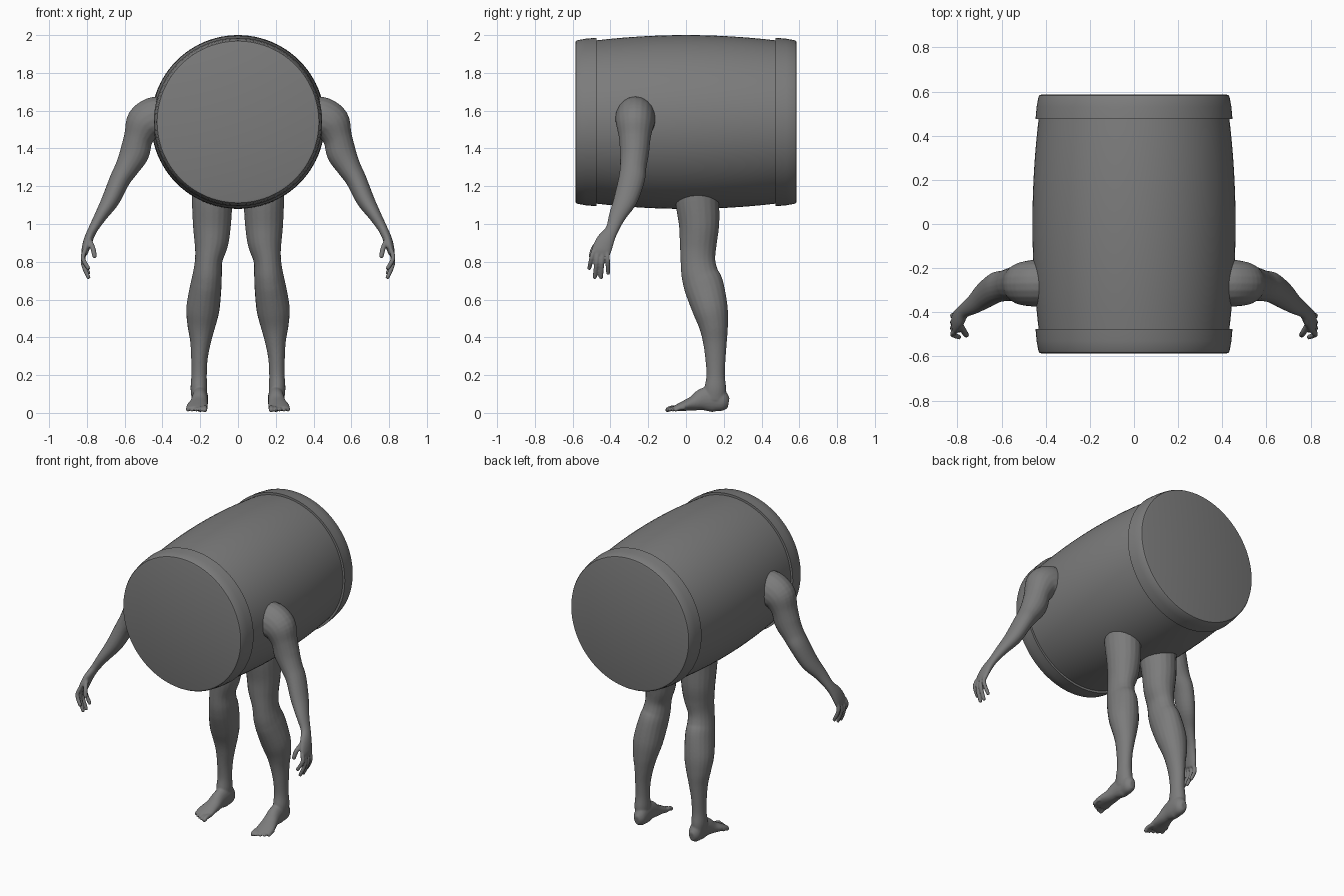
import bpy, bmesh, math
from mathutils import Vector

if "Cube" in bpy.data.objects:
    bpy.data.objects.remove(bpy.data.objects["Cube"])

grey = bpy.data.materials.new("dark_grey")
grey.diffuse_color = (0.2, 0.2, 0.2, 1)
grey.use_nodes = True
grey.node_tree.nodes["Principled BSDF"].inputs["Base Color"].default_value = grey.diffuse_color


def skin(bm, rings):
    """Bridge closed rings of points and cap both ends."""
    rows = [[bm.verts.new(p) for p in ring] for ring in rings]
    n = len(rows[0])
    for a, b in zip(rows, rows[1:]):
        for i in range(n):
            j = (i + 1) % n
            bm.faces.new((a[i], a[j], b[j], b[i]))
    bm.faces.new(rows[0][::-1])
    bm.faces.new(rows[-1])


def ellipse(c, u, v, ru, rv, n):
    return [c + u * ru * math.cos(2 * math.pi * i / n)
            + v * rv * math.sin(2 * math.pi * i / n) for i in range(n)]


def loft(bm, sections, ref, steps=5, n=20):
    """Smooth tube through sections (x, y, z, radius along ref, other radius)."""
    s = [sections[0]] + list(sections) + [sections[-1]]
    pts = []
    for k in range(1, len(s) - 2):
        for m in range(steps):
            t = m / steps
            pts.append([0.5 * (2 * b + (c - a) * t + (2 * a - 5 * b + 4 * c - d) * t * t
                               + (3 * b - a - 3 * c + d) * t ** 3)
                        for a, b, c, d in zip(s[k - 1], s[k], s[k + 1], s[k + 2])])
    pts.append(list(sections[-1]))
    rings = []
    for i, p in enumerate(pts):
        t = Vector(pts[min(i + 1, len(pts) - 1)][:3]) - Vector(pts[max(i - 1, 0)][:3])
        t.normalize()
        u = (ref - t * ref.dot(t)).normalized()
        rings.append(ellipse(Vector(p[:3]), u, t.cross(u), p[3], p[4], n))
    skin(bm, rings)


def digit(bm, path, r, ref):
    """Finger or toe with a rounded tip."""
    a, b, c = (Vector(p) for p in path)
    tip = c + (c - b).normalized() * r * 0.6
    loft(bm, [(*a, r, r), (*b, r, r), (*c, r * 0.88, r * 0.88),
              (*tip, r * 0.4, r * 0.4)], ref, 4, 12)


def make(name, bm):
    bmesh.ops.recalc_face_normals(bm, faces=bm.faces)
    me = bpy.data.meshes.new(name)
    bm.to_mesh(me)
    bm.free()
    me.materials.append(grey)
    ob = bpy.data.objects.new(name, me)
    bpy.context.collection.objects.link(ob)
    return ob


def blend_and_mirror(ob):
    """Fuse overlapping volumes into one soft skin, then mirror left/right."""
    rm = ob.modifiers.new("fuse", 'REMESH')
    rm.mode = 'VOXEL'
    rm.voxel_size = 0.0055
    rm.use_smooth_shade = True
    sm = ob.modifiers.new("soften", 'SMOOTH')
    sm.factor = 0.5
    sm.iterations = 4
    mi = ob.modifiers.new("mirror", 'MIRROR')
    mi.use_mirror_merge = False


X, Y, Z = Vector((1, 0, 0)), Vector((0, 1, 0)), Vector((0, 0, 1))

# Barrel body with bulging sides and a raised band at each end
half = [(0.475, 0.432), (0.475, 0.446), (0.53, 0.441), (0.575, 0.433),
        (0.583, 0.428), (0.586, 0.418)]
bulge = [(y, 0.46 - 0.028 * (y / 0.475) ** 2)
         for y in [0.475 * k / 10 for k in range(-9, 10)]]
profile = [(-y, r) for y, r in reversed(half)] + bulge + half
bm = bmesh.new()
skin(bm, [ellipse(Vector((0, y, 1.54)), X, Z, r, r, 96) for y, r in profile])
barrel = make("barrel", bm)
bpy.context.view_layer.objects.active = barrel
barrel.select_set(True)
bpy.ops.object.shade_smooth_by_angle(angle=math.radians(35))

# Legs: thigh, knee, calf, ankle
bm = bmesh.new()
loft(bm, [(.137, .06, 1.20, .108, .117), (.137, .06, 1.12, .107, .116),
          (.138, .069, 1.0, .101, .107), (.141, .065, .9, .09, .098),
          (.155, .063, .81, .073, .092), (.162, .073, .735, .077, .098),
          (.17, .095, .67, .083, .105), (.186, .128, .55, .088, .094),
          (.194, .146, .46, .074, .077), (.198, .153, .38, .056, .064),
          (.204, .156, .29, .044, .054), (.206, .157, .2, .041, .049),
          (.207, .155, .13, .044, .058), (.205, .15, .07, .04, .06)], X)
# Foot
loft(bm, [(.2, .226, .055, .018, .028), (.2, .2, .06, .038, .052),
          (.2, .15, .075, .042, .071), (.203, .09, .07, .043, .06),
          (.207, .04, .051, .048, .04), (.215, -.01, .037, .056, .027),
          (.218, -.045, .027, .056, .019), (.218, -.065, .022, .05, .013)], X)
# Toes
for k, tip in enumerate((-.108, -.103, -.092, -.078, -.062)):
    x, r = .174 + .0225 * k, .014 if k == 0 else .0105
    digit(bm, [(x, -.03 + .006 * k, .027), (x + .001, tip + .03, .025),
               (x + .002, tip + r * .5, .014)], r, X)
blend_and_mirror(make("legs", bm))

# Arms: shoulder, upper arm, elbow, forearm, wrist, palm
bm = bmesh.new()
loft(bm, [(.405, -.268, 1.558, .106, .118), (.45, -.268, 1.553, .106, .116),
          (.495, -.27, 1.525, .1, .104), (.527, -.271, 1.455, .084, .078),
          (.548, -.273, 1.375, .077, .078), (.587, -.28, 1.30, .07, .064),
          (.625, -.288, 1.235, .07, .055), (.673, -.32, 1.13, .063, .048),
          (.725, -.362, 1.045, .046, .034), (.769, -.392, .97, .035, .025),
          (.793, -.425, .915, .047, .024), (.808, -.446, .865, .052, .02),
          (.812, -.453, .84, .046, .015)], Y)
# Fingers and thumb
for y, ty, tz in ((-.489, -.512, .765), (-.465, -.483, .718),
                  (-.441, -.45, .718), (-.417, -.412, .74)):
    digit(bm, [(.811, y, .86), (.821, (y + ty) / 2, (.86 + tz) / 2 + .005),
               (.792, ty, tz)], .0125, Y)
digit(bm, [(.787, -.455, .915), (.768, -.49, .87), (.759, -.503, .828)], .014, Y)
blend_and_mirror(make("arms", bm))
